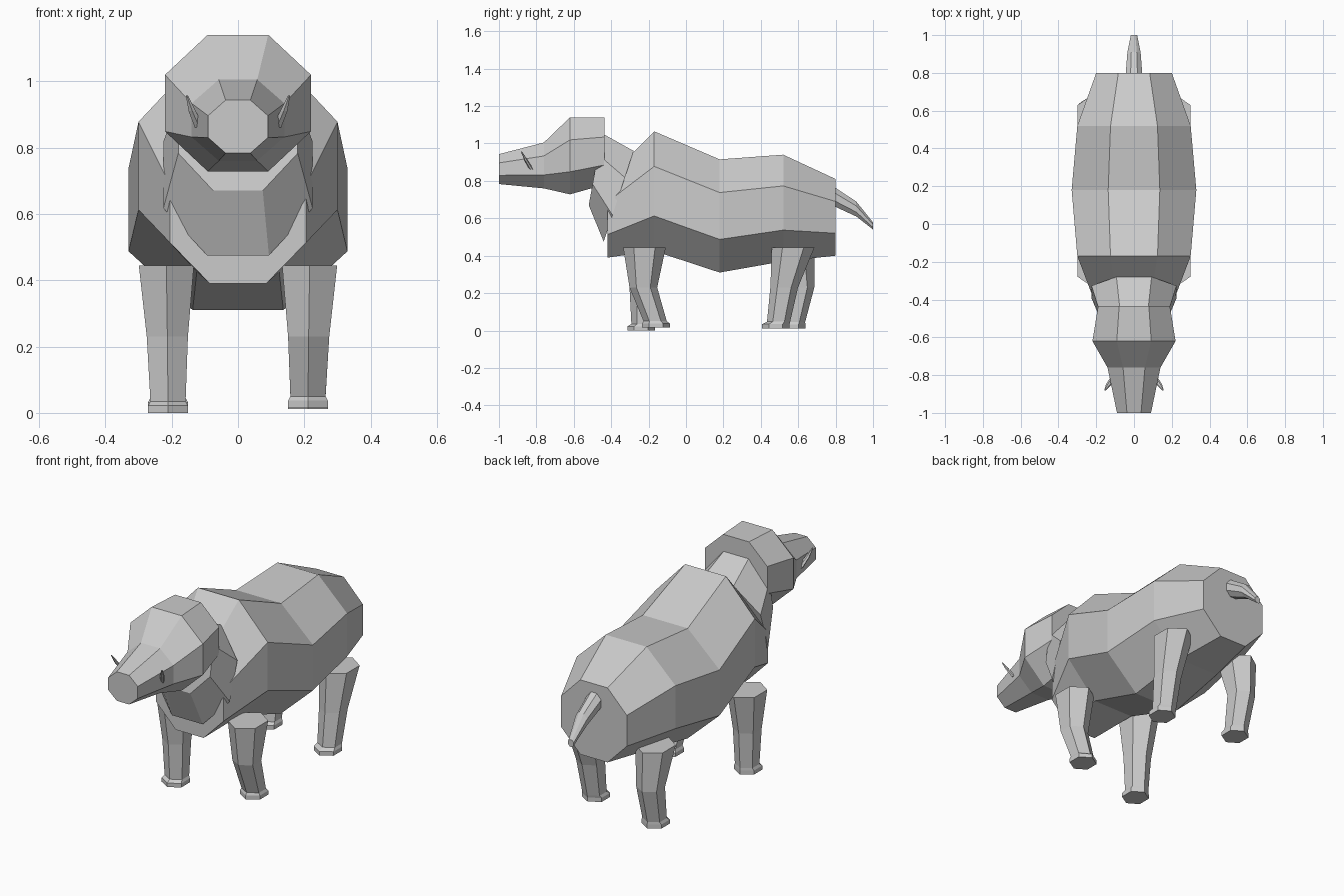
import bpy, bmesh
from math import cos, sin, pi, tau
from mathutils import Vector

old = bpy.data.objects.get("Cube")
if old:
    bpy.data.objects.remove(old, do_unlink=True)

grey = bpy.data.materials.new("plain grey")
grey.use_nodes = True
color = (0.6, 0.6, 0.6, 1)
grey.diffuse_color = color
grey.node_tree.nodes["Principled BSDF"].inputs["Base Color"].default_value = color


def loft(name, rings):
    """Skin a closed flat-shaded tube through rings of points."""
    bm = bmesh.new()
    loops = [[bm.verts.new(p) for p in ring] for ring in rings]
    n = len(loops[0])
    for a, b in zip(loops, loops[1:]):
        for i in range(n):
            j = (i + 1) % n
            bm.faces.new((a[i], a[j], b[j], b[i]))
    bm.faces.new(loops[0])
    bm.faces.new(loops[-1])
    bmesh.ops.recalc_face_normals(bm, faces=bm.faces)
    mesh = bpy.data.meshes.new(name)
    bm.to_mesh(mesh)
    bm.free()
    mesh.materials.append(grey)
    obj = bpy.data.objects.new(name, mesh)
    bpy.context.collection.objects.link(obj)
    return obj


def octagon(half_width, bottom, top):
    """Flat-sided octagon between a bottom and a top point given as (y, z)."""
    low, high = Vector((0, *bottom)), Vector((0, *top))
    mid, up = (low + high) / 2, (high - low) / 2
    side = Vector((half_width, 0, 0))
    k = 1 / cos(pi / 8)
    angles = [(i + 0.5) * tau / 8 for i in range(8)]
    return [mid + k * (side * cos(a) + up * sin(a)) for a in angles]


def hexagon(x, y, z, half_x, half_y):
    """Level hexagon with its corners pointing forward and back."""
    k = half_x / cos(pi / 6)
    angles = [i * tau / 6 for i in range(6)]
    return [Vector((x + k * sin(a), y + half_y * cos(a), z)) for a in angles]


# Torso, head and tail: y, half width, bottom z, top z
profiles = {
    "torso": [(-0.42, 0.205, 0.39, 0.81), (-0.17, 0.30, 0.425, 1.065),
              (0.18, 0.33, 0.31, 0.915), (0.52, 0.30, 0.37, 0.94),
              (0.80, 0.20, 0.40, 0.81)],
    "head": [(-1.0, 0.09, 0.783, 0.943), (-0.76, 0.14, 0.76, 1.005),
             (-0.62, 0.22, 0.728, 1.14), (-0.435, 0.19, 0.78, 1.14)],
    "tail": [(0.78, 0.045, 0.67, 0.775), (0.91, 0.035, 0.61, 0.69),
             (1.0, 0.017, 0.54, 0.578)],
}
for name, rows in profiles.items():
    loft(name, [octagon(w, (y, lo), (y, hi)) for y, w, lo, hi in rows])

# Neck, leaning forward
loft("neck", [octagon(0.18, (-0.52, 0.67), (-0.45, 1.055)),
              octagon(0.225, (-0.44, 0.475), (-0.28, 0.96))])

# Legs: side, then centre y at hip, knee, ankle and sole, and sole height
legs = {
    "front_left_leg": (1, -0.222, -0.228, -0.165, -0.16, 0.015),
    "front_right_leg": (-1, -0.222, -0.228, -0.23, -0.24, 0.0),
    "hind_left_leg": (1, 0.573, 0.525, 0.495, 0.48, 0.012),
    "hind_right_leg": (-1, 0.573, 0.612, 0.575, 0.565, 0.01),
}
for name, (side, hip, knee, ankle, sole, ground) in legs.items():
    loft(name, [
        hexagon(side * 0.216, hip, 0.445, 0.083, 0.114),
        hexagon(side * 0.213, knee, 0.23, 0.062, 0.074),
        hexagon(side * 0.211, ankle, ground + 0.035, 0.053, 0.062),
        hexagon(side * 0.211, sole, ground + 0.022, 0.06, 0.074),
        hexagon(side * 0.211, sole, ground, 0.06, 0.074),
    ])

# Tusks
for name, side in (("left_tusk", 1), ("right_tusk", -1)):
    loft(name, [hexagon(side * 0.116, -0.825, 0.86, 0.014, 0.012),
                hexagon(side * 0.138, -0.855, 0.91, 0.011, 0.009),
                hexagon(side * 0.154, -0.88, 0.957, 0.003, 0.003)])
